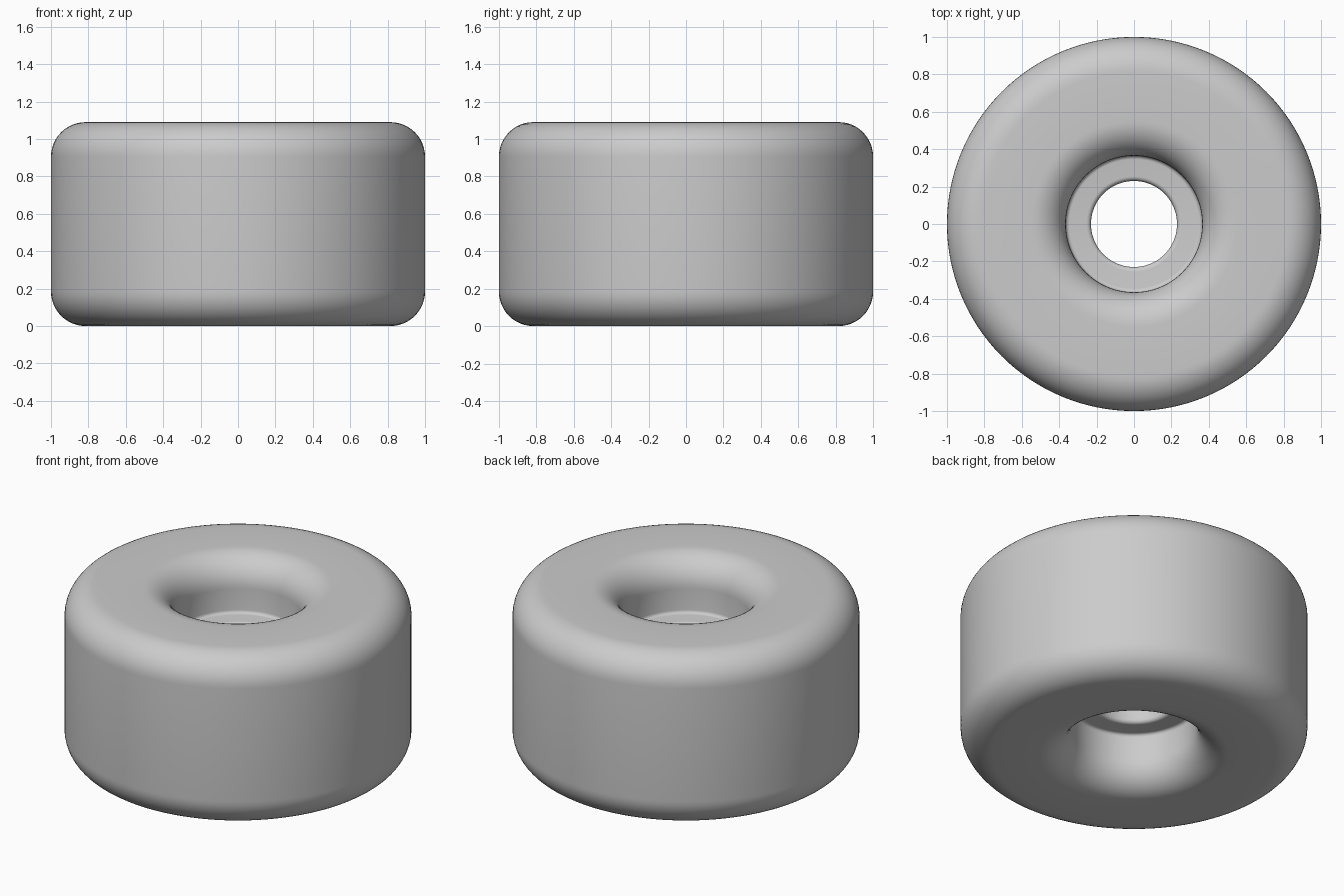
import bpy
import bmesh
from math import sin, cos, pi, radians

cube = bpy.data.objects.get("Cube")
if cube:
    bpy.data.objects.remove(cube, do_unlink=True)

HEIGHT = 1.09
MID = HEIGHT / 2
SEGMENTS = 128


def arc(r, z, radius, start, end, steps):
    """Points of a fillet around centre (r, z), angles in degrees."""
    angles = [radians(start + (end - start) * i / steps) for i in range(steps + 1)]
    return [(r + radius * cos(a), z + radius * sin(a)) for a in angles]


# Upper half of the cross-section, from the tread in to the hub hole
LIP = 0.185
upper = [(1.0, MID)]
upper += arc(1.0 - LIP, HEIGHT - LIP, LIP, 0, 90, 12)        # outer shoulder
upper += arc(0.365 + LIP, HEIGHT - LIP, LIP, 90, 180, 12)    # rounded bore lip
upper += arc(0.345, 0.77, 0.02, 0, -90, 4)                   # ledge corner
upper += arc(0.255, 0.725, 0.025, 90, 180, 5)                # hole edge
upper += [(0.23, MID)]

# Mirror the section to get the lower half
lower = [(r, HEIGHT - z) for r, z in reversed(upper[1:-1])]
section = upper + lower

# Revolve the closed section around z
bm = bmesh.new()
rings = []
for i in range(SEGMENTS):
    a = 2 * pi * i / SEGMENTS
    rings.append([bm.verts.new((r * cos(a), r * sin(a), z)) for r, z in section])
count = len(section)
for i in range(SEGMENTS):
    here, after = rings[i], rings[(i + 1) % SEGMENTS]
    for j in range(count):
        k = (j + 1) % count
        bm.faces.new((here[j], after[j], after[k], here[k]))
bmesh.ops.recalc_face_normals(bm, faces=bm.faces)

mesh = bpy.data.meshes.new("wheel")
bm.to_mesh(mesh)
bm.free()
wheel = bpy.data.objects.new("wheel", mesh)
bpy.context.collection.objects.link(wheel)

# Single plain grey
grey = bpy.data.materials.new("light grey")
grey.use_nodes = True
colour = (0.6, 0.6, 0.6, 1.0)
grey.diffuse_color = colour
grey.node_tree.nodes["Principled BSDF"].inputs["Base Color"].default_value = colour
mesh.materials.append(grey)

# Smooth shading
bpy.ops.object.select_all(action='DESELECT')
wheel.select_set(True)
bpy.context.view_layer.objects.active = wheel
bpy.ops.object.shade_smooth_by_angle(angle=radians(35))
